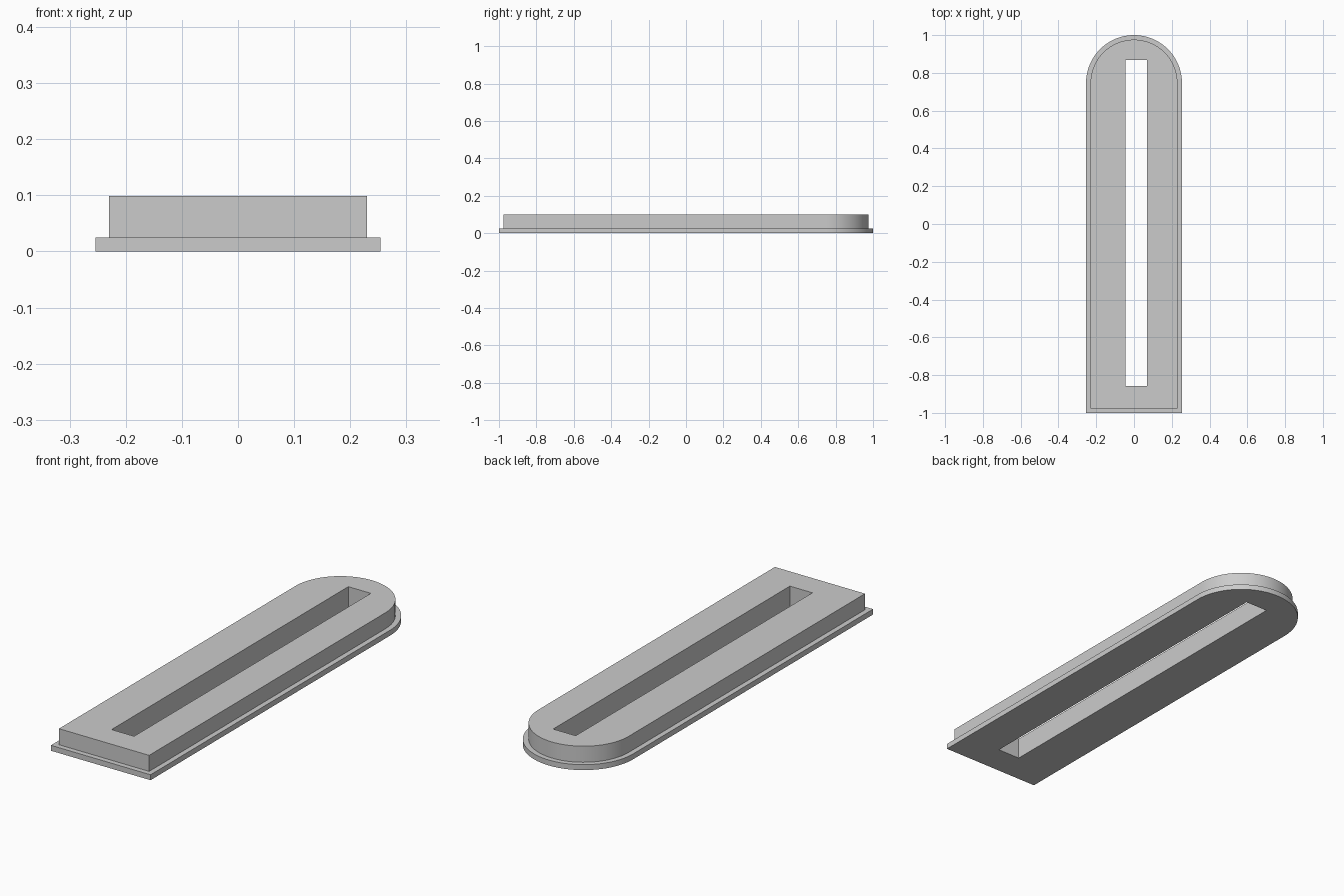
import bpy, bmesh, math

cube = bpy.data.objects.get("Cube")
if cube:
    bpy.data.objects.remove(cube, do_unlink=True)

FLANGE_HALF, BODY_HALF = 0.254, 0.23
ARC_Y = 1 - FLANGE_HALF
STEP_Z, TOP_Z = 0.025, 0.099
SEGMENTS = 48

grey = bpy.data.materials.new("plain_grey")
grey.use_nodes = True
colour = (0.6, 0.6, 0.6, 1)
grey.diffuse_color = colour
grey.node_tree.nodes["Principled BSDF"].inputs["Base Color"].default_value = colour

bm = bmesh.new()


def ring(points, z):
    """Closed loop of vertices and edges at one height."""
    verts = [bm.verts.new((x, y, z)) for x, y in points]
    edges = [bm.edges.new((v, verts[i - 1])) for i, v in enumerate(verts)]
    return verts, edges


def wall(lower, upper):
    """Band of quads between two matching loops."""
    for i in range(len(lower)):
        bm.faces.new((lower[i - 1], lower[i], upper[i], upper[i - 1]))


def outline(half):
    """Square front end and round back end."""
    front = -1 + FLANGE_HALF - half
    arc = [(half * math.cos(math.pi * i / SEGMENTS),
            ARC_Y + half * math.sin(math.pi * i / SEGMENTS))
           for i in range(SEGMENTS + 1)]
    return [(-half, front), (half, front)] + arc


# Stepped outside: flange below, narrower body above
flange, body = outline(FLANGE_HALF), outline(BODY_HALF)
levels = [ring(flange, 0), ring(flange, STEP_Z), ring(body, STEP_Z), ring(body, TOP_Z)]
for low, high in zip(levels, levels[1:]):
    wall(low[0], high[0])

# Through slot, a little off centre
slot = [(-0.045, -0.857), (0.07, -0.857), (0.07, 0.868), (-0.045, 0.868)]
slot_low, slot_high = ring(slot, 0), ring(slot, TOP_Z)
wall(slot_low[0], slot_high[0])

# Bottom and top faces around the slot
for outer, inner in ((levels[0], slot_low), (levels[-1], slot_high)):
    bmesh.ops.triangle_fill(bm, edges=outer[1] + inner[1], use_beauty=True)
bmesh.ops.recalc_face_normals(bm, faces=bm.faces[:])

mesh = bpy.data.meshes.new("slotted_plate")
bm.to_mesh(mesh)
bm.free()
mesh.materials.append(grey)
plate = bpy.data.objects.new("slotted_plate", mesh)
bpy.context.collection.objects.link(plate)

# Smooth rounded end, sharp edges elsewhere
bpy.ops.object.select_all(action="DESELECT")
plate.select_set(True)
bpy.context.view_layer.objects.active = plate
bpy.ops.object.shade_smooth_by_angle(angle=math.radians(30))
